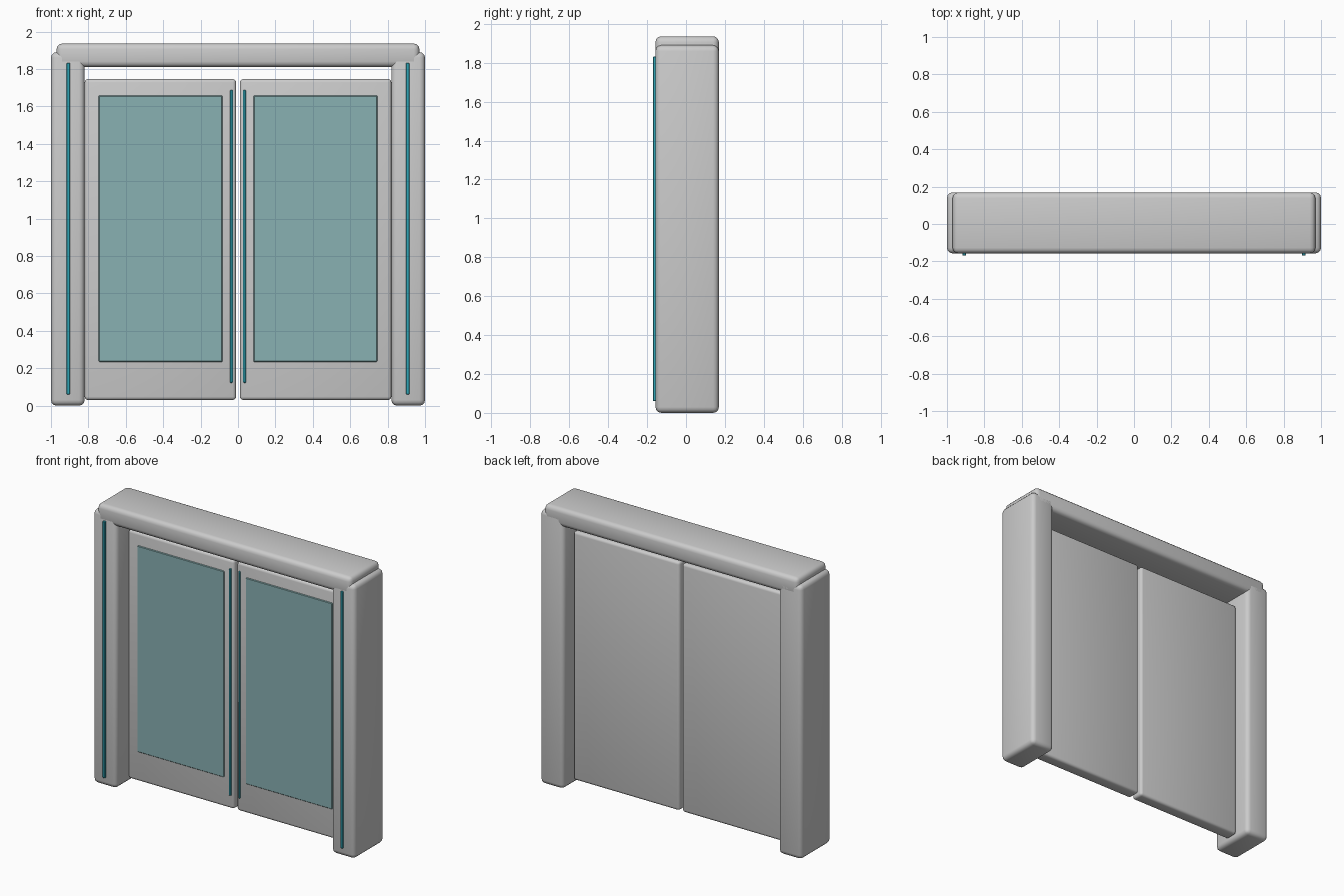
import bpy

if "Cube" in bpy.data.objects:
    bpy.data.objects.remove(bpy.data.objects["Cube"])


def material(name, color):
    m = bpy.data.materials.new(name)
    m.diffuse_color = color
    m.use_nodes = True
    m.node_tree.nodes["Principled BSDF"].inputs["Base Color"].default_value = m.diffuse_color
    return m


glass = material("glass_teal", (0.25, 0.44, 0.45, 1))
glow = material("strip_teal", (0.03, 0.38, 0.47, 1))


def box(name, x, y, z, bevel, mat=None, segments=3):
    """Rounded box from (min, max) ranges along each axis."""
    bpy.ops.mesh.primitive_cube_add(
        size=1, location=[(a + b) / 2 for a, b in (x, y, z)])
    ob = bpy.context.object
    ob.name = name
    ob.scale = [b - a for a, b in (x, y, z)]
    bpy.ops.object.transform_apply(location=False, rotation=False, scale=True)
    mod = ob.modifiers.new("rounding", "BEVEL")
    mod.width = bevel
    mod.segments = segments
    bpy.ops.object.modifier_apply(modifier=mod.name)
    bpy.ops.object.shade_smooth_by_angle()
    if mat:
        ob.data.materials.append(mat)
    return ob


FRONT, BACK = -0.157, 0.169
DOOR_FRONT, DOOR_BACK = -0.03, 0.06

# Header beam across the top
box("header", (-0.97, 0.97), (FRONT, BACK), (1.81, 1.936), 0.03)

for side, s in (("left", -1), ("right", 1)):
    def span(a, b):
        return tuple(sorted((s * a, s * b)))

    # Frame post with its light strip
    box(side + "_post", span(0.82, 1.0), (FRONT, BACK), (0, 1.89), 0.03)
    box(side + "_post_strip", span(0.898, 0.917), (-0.169, FRONT + 0.01),
        (0.06, 1.832), 0.003, glow, 1)

    # Sliding door leaf, window panel and edge strip
    box(side + "_door", span(0.01, 0.82), (DOOR_FRONT, DOOR_BACK),
        (0.03, 1.746), 0.018)
    box(side + "_window", span(0.083, 0.745), (DOOR_FRONT - 0.006, DOOR_FRONT + 0.01),
        (0.234, 1.658), 0.004, glass, 1)
    box(side + "_door_strip", span(0.028, 0.042), (DOOR_FRONT - 0.01, DOOR_FRONT + 0.01),
        (0.122, 1.688), 0.003, glow, 1)
